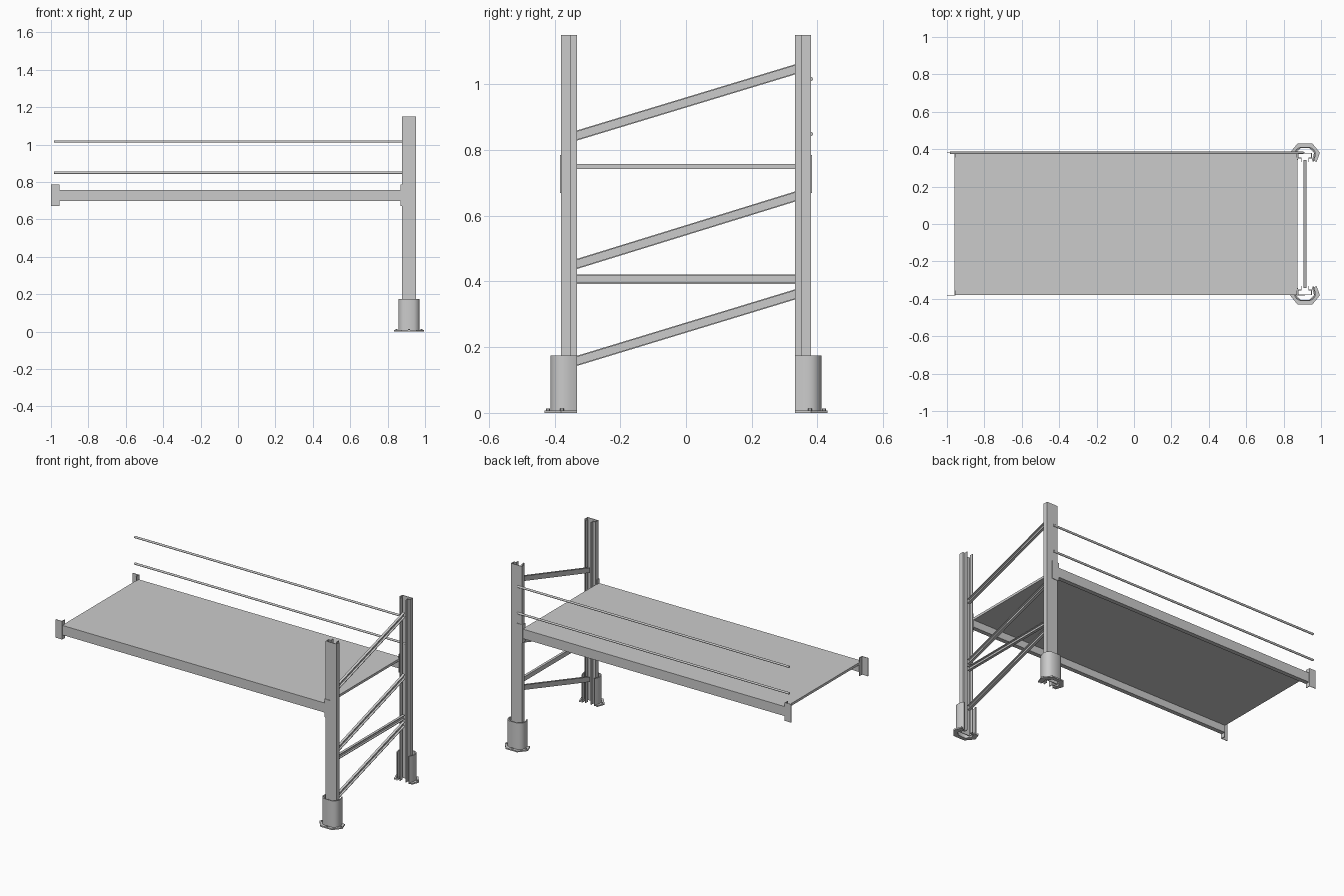
import bpy, bmesh, math
from mathutils import Vector

if "Cube" in bpy.data.objects:
    bpy.data.objects.remove(bpy.data.objects["Cube"])

POST_X = 0.914          # centre line of the upright frame
MID_X = -0.043          # centre line of the shelf level


def finish(name, bm, smooth=False):
    bmesh.ops.recalc_face_normals(bm, faces=bm.faces[:])
    me = bpy.data.meshes.new(name)
    bm.to_mesh(me)
    bm.free()
    ob = bpy.data.objects.new(name, me)
    bpy.context.collection.objects.link(ob)
    if smooth:
        bpy.context.view_layer.objects.active = ob
        ob.select_set(True)
        bpy.ops.object.shade_smooth_by_angle(angle=math.radians(50))
        ob.select_set(False)
    return ob


def extrude(name, pts, vec, smooth=False):
    """Extrude a closed 3D outline along vec."""
    bm = bmesh.new()
    f = bm.faces.new([bm.verts.new(p) for p in pts])
    r = bmesh.ops.extrude_face_region(bm, geom=[f])
    vs = [g for g in r["geom"] if isinstance(g, bmesh.types.BMVert)]
    bmesh.ops.translate(bm, verts=vs, vec=vec)
    return finish(name, bm, smooth)


def box(name, x0, x1, y0, y1, z0, z1):
    return extrude(name, [(x0, y0, z0), (x1, y0, z0), (x1, y1, z0), (x0, y1, z0)],
                   (0, 0, z1 - z0))


def strip(name, outer, inner, side, z0, z1, smooth=False):
    """Open sheet profile, symmetric about POST_X; half lists run centre to end."""
    def full(h):
        return [(-u, v) for u, v in reversed(h)] + list(h)
    loop = full(outer) + full(inner)[::-1]
    return extrude(name, [(POST_X + u, side * v, z0) for u, v in loop],
                   (0, 0, z1 - z0), smooth)


def cylinder(name, r, a, b, n=12):
    a, b = Vector(a), Vector(b)
    bm = bmesh.new()
    bmesh.ops.create_cone(bm, cap_ends=True, segments=n, radius1=r, radius2=r,
                          depth=(b - a).length)
    q = (b - a).to_track_quat('Z', 'Y')
    for v in bm.verts:
        v.co = q @ v.co + (a + b) / 2
    return finish(name, bm, True)


for side, tag in ((-1, "front"), (1, "back")):
    # Upright: folded sheet open towards the inside
    strip(tag + "_upright",
          [(0.0375, 0.380), (0.0375, 0.351), (0.022, 0.351), (0.022, 0.332)],
          [(0.0335, 0.376), (0.0335, 0.355), (0.018, 0.355), (0.018, 0.332)],
          side, 0.003, 1.15)
    # Wrap-around post guard with floor flange
    strip(tag + "_post_guard",
          [(0.028, 0.412), (0.046, 0.401), (0.055, 0.387), (0.057, 0.372), (0.054, 0.352), (0.045, 0.332)],
          [(0.025, 0.406), (0.042, 0.396), (0.049, 0.384), (0.051, 0.372), (0.048, 0.354), (0.039, 0.334)],
          side, 0, 0.174, True)
    strip(tag + "_guard_flange",
          [(0.040, 0.430), (0.080, 0.381), (0.062, 0.332)],
          [(0.022, 0.408), (0.049, 0.379), (0.037, 0.342)],
          side, 0, 0.008)
    for i, (u, v) in enumerate(((-0.066, 0.378), (0.066, 0.378), (0, 0.420))):
        cylinder(f"{tag}_anchor_bolt_{i}", 0.006, (POST_X + u, side * v, 0),
                 (POST_X + u, side * v, 0.013), 6)

    # Shelf beam
    box(tag + "_beam", -0.959, 0.873, side * 0.352, side * 0.379, 0.697, 0.746)
    # L-shaped hook plates at both beam ends
    for end, etag in ((-1, "left"), (1, "right")):
        def px(d):
            return MID_X + end * d
        ell = [(0.957, 0.383), (0.912, 0.383), (0.912, 0.355),
               (0.916, 0.355), (0.916, 0.380), (0.957, 0.380)]
        extrude(f"{tag}_{etag}_beam_connector",
                [(px(d), side * v, 0.67) for d, v in ell], (0, 0, 0.115))

# Deck panel
box("deck", -0.959, 0.873, -0.379, 0.379, 0.742, 0.757)

# Frame bracing: (z at front, z at back), lower edges, as C channels
H, T, X0, X1 = 0.031, 0.004, 0.907, 0.923
for i, (za, zb) in enumerate(((0.142, 0.346), (0.393, 0.393), (0.437, 0.644), (0.828, 1.031))):
    h = H if za != zb else 0.028
    slope = (zb - za) / 0.67
    ya = -0.343
    z = za - slope * 0.008
    prof = [(X0, 0), (X1, 0), (X1, T), (X0 + T, T), (X0 + T, h - T),
            (X1, h - T), (X1, h), (X0, h)]
    extrude(f"frame_brace_{i}", [(x, ya, z + d) for x, d in prof],
            (0, 0.686, slope * 0.686))

# Back guard rails
for i, z in enumerate((0.849, 1.016)):
    cylinder(f"back_rail_{i}", 0.0065, (-0.985, 0.380, z), (0.905, 0.380, z))
